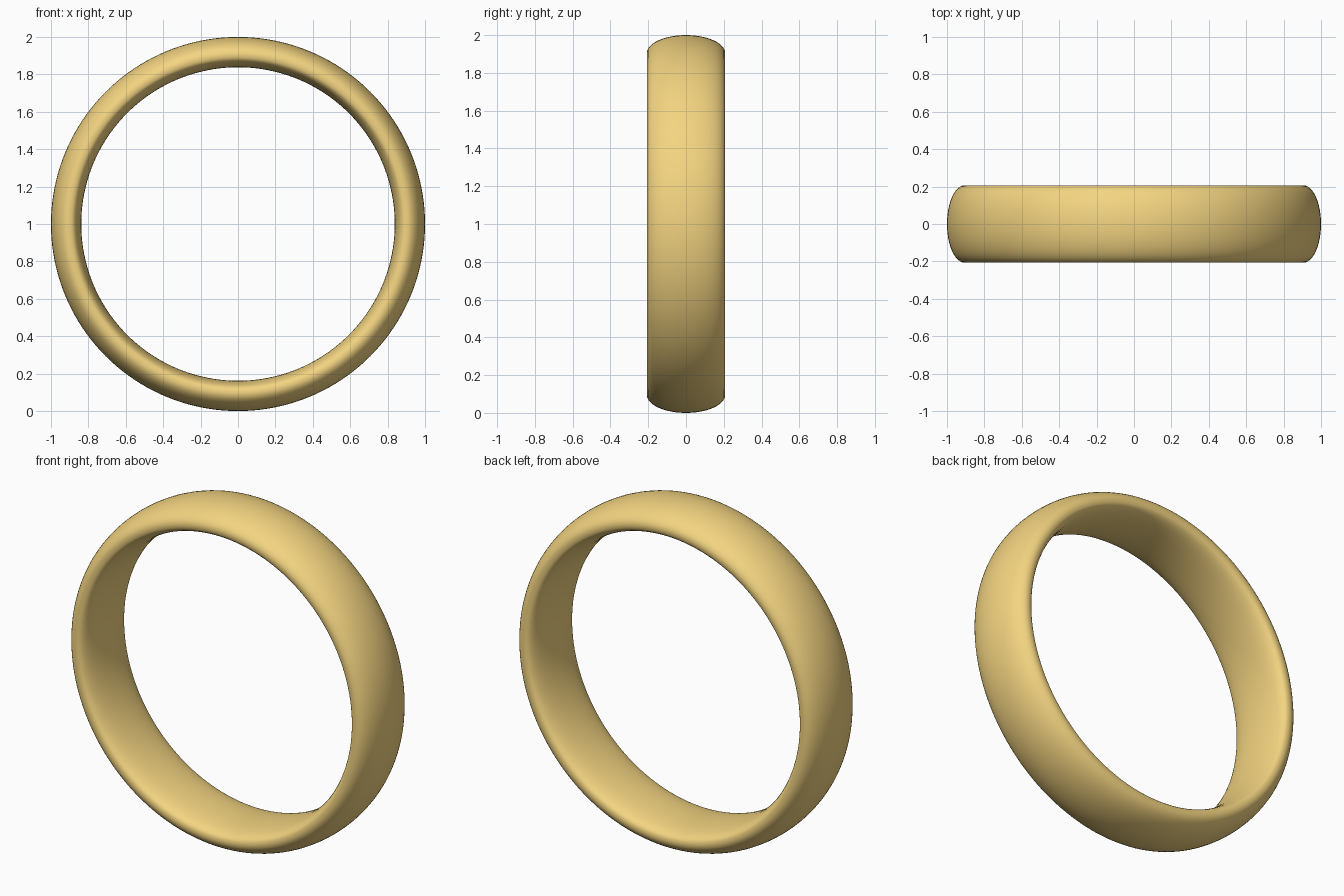
import bpy, bmesh
from math import sin, cos, pi

if "Cube" in bpy.data.objects:
    bpy.data.objects.remove(bpy.data.objects["Cube"])

SEGMENTS, STEPS = 160, 48
HALF_WIDTH, EDGE_R = 0.207, 0.905

# Cross-section: domed outside, flatter comfort-fit inside
profile = []
for i in range(STEPS):
    a = 2 * pi * i / STEPS
    c, s = cos(a), sin(a)
    r = EDGE_R + 0.095 * c if c >= 0 else EDGE_R - 0.067 * abs(c) ** 0.7
    profile.append((r, HALF_WIDTH * s))

# Sweep the section around the y axis
bm = bmesh.new()
rings = []
for k in range(SEGMENTS):
    t = 2 * pi * k / SEGMENTS
    rings.append([bm.verts.new((r * cos(t), y, 1 + r * sin(t))) for r, y in profile])
for k in range(SEGMENTS):
    a, b = rings[k], rings[(k + 1) % SEGMENTS]
    for i in range(STEPS):
        j = (i + 1) % STEPS
        bm.faces.new((a[i], a[j], b[j], b[i])).smooth = True
bmesh.ops.recalc_face_normals(bm, faces=bm.faces)

mesh = bpy.data.meshes.new("ring_band")
bm.to_mesh(mesh)
bm.free()
band = bpy.data.objects.new("ring_band", mesh)
bpy.context.collection.objects.link(band)

# Gold colour
gold = bpy.data.materials.new("gold")
gold.diffuse_color = (0.90, 0.66, 0.22, 1)
gold.use_nodes = True
gold.node_tree.nodes["Principled BSDF"].inputs["Base Color"].default_value = gold.diffuse_color
mesh.materials.append(gold)
